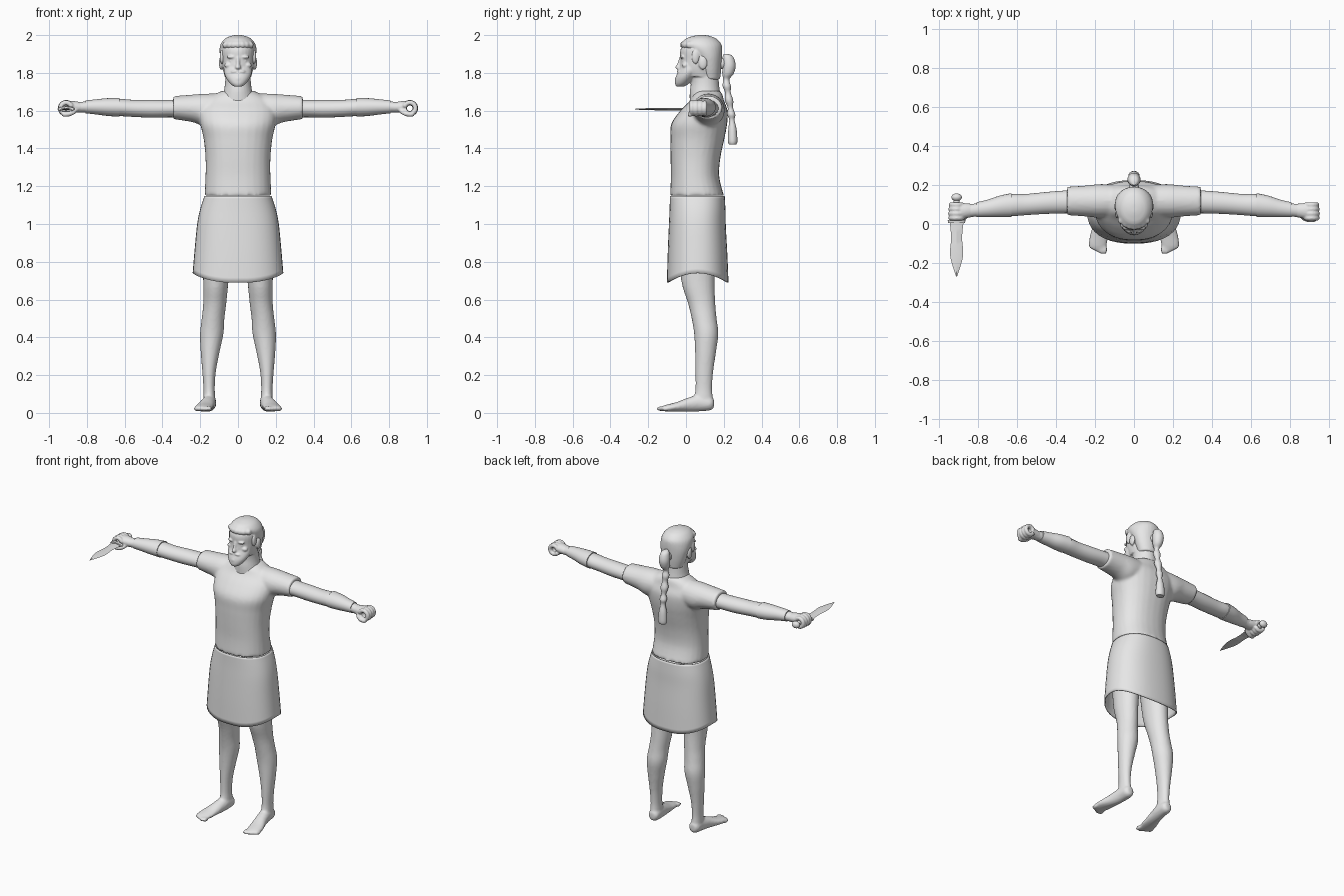
import bpy, bmesh, math
from mathutils import Vector, Matrix

grey = bpy.data.materials.new("plain_grey")
grey.diffuse_color = (0.8, 0.8, 0.8, 1)


def resample(secs, k=4):
    """Smooth curve through the given sections."""
    out = []
    for i in range(len(secs) - 1):
        a, b = secs[max(i - 1, 0)], secs[i]
        c, d = secs[i + 1], secs[min(i + 2, len(secs) - 1)]
        for s in range(k):
            t = s / k
            out.append([0.5 * (2 * q + (r - p) * t + (2 * p - 5 * q + 4 * r - w) * t * t
                               + (3 * q - p - 3 * r + w) * t ** 3)
                        for p, q, r, w in zip(a, b, c, d)])
    out.append(list(secs[-1]))
    return out


def skin(bm, rings, caps=True):
    rings = [[bm.verts.new(p) for p in ring] for ring in rings]
    n = len(rings[0])
    for r, s in zip(rings, rings[1:]):
        for i in range(n):
            bm.faces.new((r[i], r[(i + 1) % n], s[(i + 1) % n], s[i]))
    if caps:
        bm.faces.new(rings[0])
        bm.faces.new(rings[-1])


def loft(bm, axis, secs, n=28, k=4, power=1.0, caps=True):
    """Sections are (position on axis, centre u, centre v, radius u, radius v)."""
    rings = []
    for t, cu, cv, ru, rv in resample(secs, k):
        ring = []
        for i in range(n):
            a = 2 * math.pi * i / n
            c, s = math.cos(a), math.sin(a)
            u = cu + max(ru, 0.002) * math.copysign(abs(c) ** power, c)
            v = cv + max(rv, 0.002) * math.copysign(abs(s) ** power, s)
            ring.append({'X': (t, u, v), 'Y': (u, t, v), 'Z': (u, v, t)}[axis])
        rings.append(ring)
    skin(bm, rings, caps)


def tube(bm, pts, r, n=10):
    pts = [Vector(p) for p in pts]
    rings = []
    for i, p in enumerate(pts):
        d = (pts[min(i + 1, len(pts) - 1)] - pts[max(i - 1, 0)]).normalized()
        u = d.cross(Vector((0.1, 1, 0.05))).normalized()
        v = d.cross(u)
        rings.append([p + r * (u * math.cos(a) + v * math.sin(a))
                      for a in (2 * math.pi * j / n for j in range(n))])
    skin(bm, rings)


def ball(bm, c, r):
    m = Matrix.Translation(c) @ Matrix.Diagonal((*r, 1))
    bmesh.ops.create_uvsphere(bm, u_segments=20, v_segments=12, radius=1, matrix=m)


def finish(name, bm, blend=0, smooth=4, mirror=False, angle=50):
    """blend = voxel size used to melt overlapping volumes together."""
    bmesh.ops.recalc_face_normals(bm, faces=bm.faces)
    me = bpy.data.meshes.new(name)
    bm.to_mesh(me)
    bm.free()
    ob = bpy.data.objects.new(name, me)
    bpy.context.collection.objects.link(ob)
    me.materials.append(grey)
    bpy.ops.object.select_all(action='DESELECT')
    ob.select_set(True)
    bpy.context.view_layer.objects.active = ob
    bpy.ops.object.shade_smooth_by_angle(angle=math.radians(angle))
    if blend:
        m = ob.modifiers.new("blend", 'REMESH')
        m.mode, m.voxel_size, m.use_smooth_shade = 'VOXEL', blend, True
        m = ob.modifiers.new("soften", 'SMOOTH')
        m.factor, m.iterations = 0.5, smooth
    if mirror:
        m = ob.modifiers.new("mirror", 'MIRROR')
        m.use_mirror_merge = False
    return ob


# Tunic: body and two short sleeves
bm = bmesh.new()
loft(bm, 'Z', [(1.15, 0, .058, .178, .143), (1.25, 0, .048, .172, .128),
               (1.35, 0, .05, .172, .132), (1.45, 0, .06, .182, .143),
               (1.53, 0, .07, .2, .148), (1.6, 0, .095, .203, .125),
               (1.65, 0, .11, .18, .092), (1.685, 0, .115, .125, .078),
               (1.705, 0, .118, .085, .062)], power=.88)
for s in (1, -1):
    loft(bm, 'X', [(s * .08, .12, 1.61, .08, .08), (s * .17, .118, 1.603, .087, .087),
                   (s * .24, .118, 1.612, .08, .073), (s * .343, .118, 1.616, .073, .061)])
finish("tunic", bm, blend=.01, smooth=3)

# Skirt: open at the bottom, hem dips at front and back
bm = bmesh.new()
loft(bm, 'Z', [(1.148, 0, .06, .178, .145), (1.08, 0, .061, .2, .148), (1.0, 0, .06, .216, .151),
               (.87, 0, .061, .229, .158), (.74, 0, .062, .24, .163)],
     n=40, power=.85, caps=False)
for v in bm.verts:
    v.co.z -= .05 * min(1, ((v.co.y - .062) / .16) ** 2) * (1.15 - v.co.z) / .41
sk = finish("skirt", bm)
m = sk.modifiers.new("cloth", 'SOLIDIFY')
m.thickness = .006

# Legs with feet
bm = bmesh.new()
loft(bm, 'Z', [(1.08, .09, .06, .075, .1), (.9, .108, .06, .08, .1), (.7, .117, .063, .067, .088),
               (.58, .123, .083, .061, .072), (.5, .132, .096, .06, .066),
               (.42, .139, .107, .062, .064), (.33, .147, .104, .051, .056),
               (.22, .153, .097, .036, .047), (.13, .153, .094, .03, .044),
               (.07, .152, .093, .032, .05), (.03, .152, .1, .028, .038)])
loft(bm, 'Y', [(.148, .15, .05, .016, .022), (.13, .15, .05, .034, .036),
               (.07, .153, .052, .037, .044), (.01, .163, .043, .04, .037),
               (-.05, .177, .032, .047, .025), (-.1, .185, .026, .047, .018),
               (-.125, .186, .023, .042, .014)])
for i in range(5):  # toes
    ball(bm, (.149 + .018 * i, -.13 + .009 * max(0, i - 1), .022), (.012, .026, .013))
finish("leg", bm, blend=.008, smooth=2, mirror=True)

# Arms, forearm wraps, hands
bm = bmesh.new()
loft(bm, 'X', [(.28, .115, 1.612, .06, .05), (.36, .113, 1.611, .058, .046),
               (.45, .108, 1.61, .056, .047), (.55, .1, 1.612, .054, .045),
               (.63, .096, 1.617, .056, .045), (.72, .084, 1.619, .046, .04),
               (.8, .073, 1.619, .034, .03), (.85, .068, 1.617, .034, .028)], n=24)
finish("arm", bm, mirror=True)

bm = bmesh.new()
loft(bm, 'X', [(.628, .097, 1.618, .061, .05), (.69, .09, 1.619, .055, .047),
               (.75, .08, 1.62, .045, .04), (.808, .073, 1.62, .038, .034)], n=24)
finish("forearm_wrap", bm, mirror=True)

bm = bmesh.new()
loft(bm, 'X', [(.825, .07, 1.617, .033, .026), (.86, .068, 1.62, .038, .03),
               (.888, .066, 1.622, .042, .03)], n=20)
hx, hz = .91, 1.613
for i in range(4):  # curled fingers
    y = .031 + i * .0225
    r = .031 - .0015 * abs(i - 1)
    arc = [math.radians(165 - 16 * j) for j in range(21)]
    tube(bm, [(hx + r * math.cos(a), y, hz + r * math.sin(a)) for a in arc], .0135)
tube(bm, [(.858, .045, 1.607), (.872, .03, 1.592), (.892, .022, 1.582),
          (.915, .021, 1.58), (.93, .024, 1.583)], .013)  # thumb
finish("hand", bm, blend=.005, smooth=2, mirror=True)

# Dagger: leaf blade, guard, grip, pommel
bm = bmesh.new()
loft(bm, 'Y', [(.015, -hx, hz - .005, .036, .007), (-.07, -hx, hz - .005, .028, .007),
               (-.15, -hx, hz - .005, .034, .006), (-.21, -hx, hz - .005, .022, .005),
               (-.27, -hx, hz - .005, .002, .002)], n=4)
finish("dagger_blade", bm, angle=25)
bm = bmesh.new()
loft(bm, 'Y', [(.006, -hx, hz - .004, .043, .012), (.02, -hx, hz - .004, .046, .014)], n=16, k=1)
loft(bm, 'Y', [(.02, -hx, hz - .002, .016, .014), (.07, -hx, hz, .019, .018),
               (.13, -hx, hz, .014, .013)], n=16)
ball(bm, (-hx, .137, hz), (.027, .02, .022))
finish("dagger_handle", bm)

# Head: neck, skull, jaw with beard, face, ears
bm = bmesh.new()
loft(bm, 'Z', [(1.64, 0, .105, .095, .085), (1.7, 0, .1, .076, .08),
               (1.75, 0, .1, .068, .074), (1.81, 0, .095, .066, .076)])
loft(bm, 'Z', [(1.78, 0, .075, .07, .085), (1.82, 0, .067, .08, .1), (1.87, 0, .07, .086, .1),
               (1.92, 0, .073, .089, .103), (1.96, 0, .08, .08, .088),
               (1.985, 0, .083, .055, .06), (1.994, 0, .085, .02, .02)])
loft(bm, 'Z', [(1.728, 0, -.03, .022, .022), (1.745, 0, -.02, .043, .038),
               (1.775, 0, -.003, .064, .052), (1.81, 0, .017, .075, .058),
               (1.85, 0, .03, .07, .055)])
loft(bm, 'Z', [(1.816, 0, -.03, .013, .012), (1.828, 0, -.036, .016, .021),
               (1.85, 0, -.031, .01, .015), (1.885, 0, -.024, .01, .01)], n=16)  # nose
ball(bm, (0, -.037, 1.767), (.025, .022, .02))
ball(bm, (0, -.038, 1.79), (.022, .01, .006))
for s in (1, -1):
    ball(bm, (s * .018, -.036, 1.807), (.022, .012, .008))   # moustache
    ball(bm, (s * .035, -.02, 1.884), (.026, .012, .008))    # brow
    ball(bm, (s * .034, -.014, 1.864), (.014, .008, .008))   # eye
    ball(bm, (s * .05, -.004, 1.84), (.022, .018, .015))     # cheek
    ball(bm, (s * .09, .09, 1.852), (.011, .023, .035))      # ear
finish("head", bm, blend=.005, smooth=2)

# Swept-back hair with a fringe ridge
bm = bmesh.new()
loft(bm, 'Z', [(1.765, 0, .13, .062, .05), (1.82, 0, .127, .08, .06), (1.88, 0, .117, .094, .074),
               (1.925, 0, .095, .098, .097), (1.955, 0, .082, .091, .104),
               (1.982, 0, .08, .068, .08), (1.995, 0, .083, .04, .045),
               (2.0, 0, .083, .015, .02)])
for i in range(-3, 4):
    ball(bm, (i * .022, -.012 + .0035 * i * i, 1.948), (.017, .02, .02))
for s in (1, -1):
    ball(bm, (s * .084, .05, 1.885), (.013, .022, .04))  # sideburn
finish("hair", bm, blend=.007, smooth=2)

# Knotted tail hanging down the back
bm = bmesh.new()
loft(bm, 'Z', [(1.9, 0, .212, .012, .012), (1.885, 0, .222, .026, .028), (1.84, 0, .228, .034, .035),
               (1.795, 0, .222, .028, .03), (1.765, 0, .213, .014, .016),
               (1.73, 0, .216, .024, .022), (1.695, 0, .222, .016, .015),
               (1.655, 0, .228, .025, .022), (1.615, 0, .235, .015, .014),
               (1.58, 0, .24, .023, .021), (1.55, 0, .243, .015, .014),
               (1.5, 0, .246, .025, .022), (1.44, 0, .247, .029, .025),
               (1.422, 0, .247, .024, .02)], n=20)
ball(bm, (0, .19, 1.85), (.025, .03, .03))
finish("hair_tail", bm)
